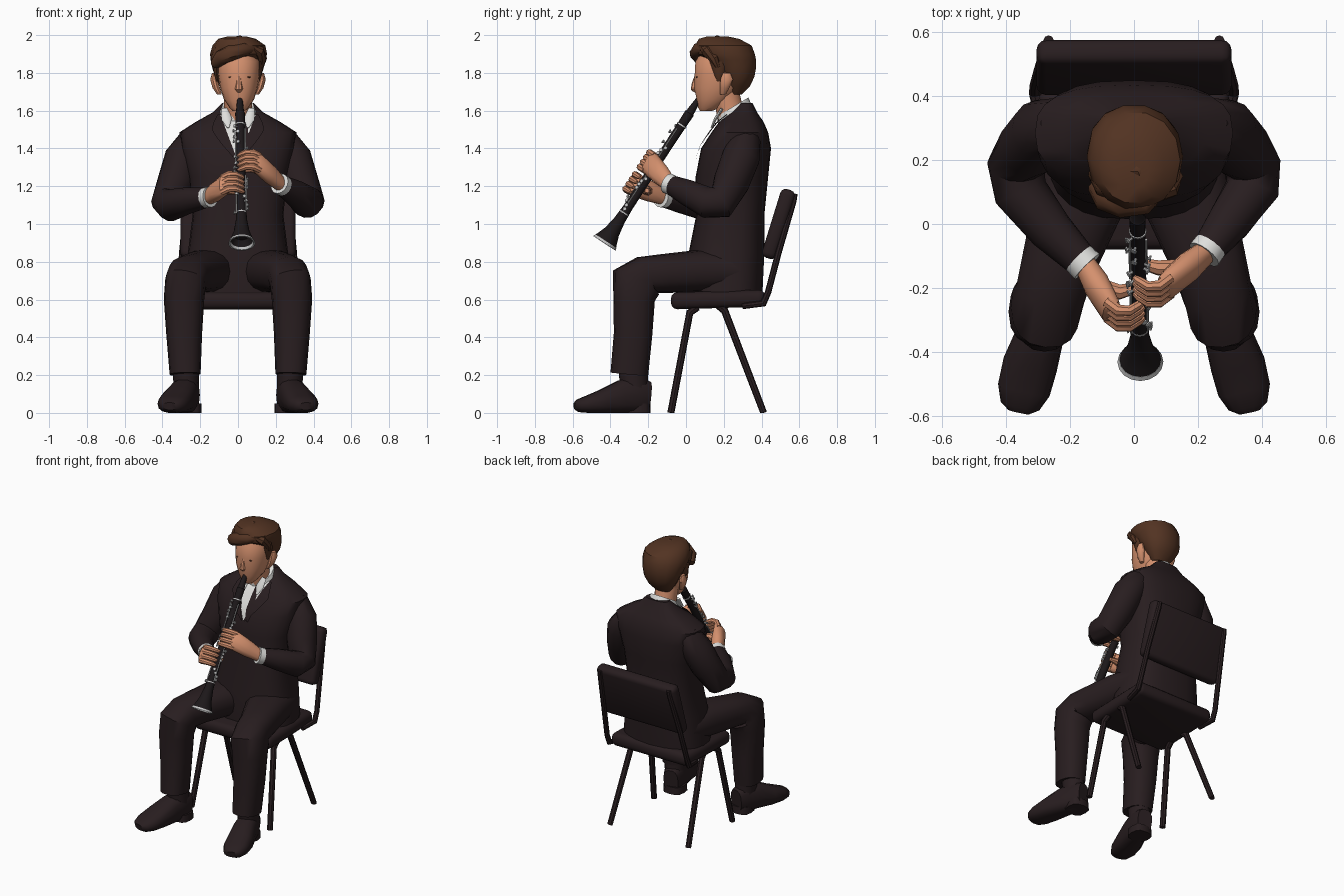
import bpy, bmesh, math, random
from mathutils import Vector, Matrix

random.seed(4)
X, Y, Z = Vector((1, 0, 0)), Vector((0, 1, 0)), Vector((0, 0, 1))

def material(name, rgb):
    m = bpy.data.materials.new(name)
    m.diffuse_color = (*rgb, 1)
    return m

SUIT = material("dark suit", (0.021, 0.0125, 0.014))
SKIN = material("skin", (0.66, 0.28, 0.155))
HAIR = material("brown hair", (0.085, 0.033, 0.016))
WHITE = material("white shirt", (0.74, 0.74, 0.72))
BLACK = material("black wood", (0.012, 0.009, 0.010))
SILVER = material("silver", (0.55, 0.55, 0.55))
CHAIR = SUIT

def finish(name, bm, mat, angle=40):
    bmesh.ops.recalc_face_normals(bm, faces=bm.faces)
    me = bpy.data.meshes.new(name)
    bm.to_mesh(me)
    bm.free()
    me.polygons.foreach_set("use_smooth", [True] * len(me.polygons))
    me.set_sharp_from_angle(angle=math.radians(angle))
    me.materials.append(mat)
    ob = bpy.data.objects.new(name, me)
    bpy.context.collection.objects.link(ob)
    return ob

def sweep(name, secs, mat, n=12, e=2.0, normal=None, ref=X, closed=False):
    """Skin superellipse sections (x, y, z, half width, half depth) along a path."""
    bm = bmesh.new()
    pts = [Vector(s[:3]) for s in secs]
    rings = []
    for i, s in enumerate(secs):
        if normal:
            t = Vector(normal).normalized()
        else:
            t = Vector()
            if i > 0:
                t += (pts[i] - pts[i - 1]).normalized()
            if i < len(pts) - 1:
                t += (pts[i + 1] - pts[i]).normalized()
            t.normalize()
        u = (ref - t * t.dot(ref)).normalized()
        v = t.cross(u)
        ring = []
        for k in range(n):
            c, q = math.cos(2 * math.pi * k / n), math.sin(2 * math.pi * k / n)
            p = pts[i] + u * s[3] * math.copysign(abs(c) ** (2 / e), c) \
                + v * s[-1] * math.copysign(abs(q) ** (2 / e), q)
            p.z = max(p.z, 0)
            ring.append(bm.verts.new(p))
        rings.append(ring)
    for a, b in zip(rings, rings[1:] + rings[:1] if closed else rings[1:]):
        for k in range(n):
            bm.faces.new((a[k], a[(k + 1) % n], b[(k + 1) % n], b[k]))
    if not closed:
        bm.faces.new(rings[0])
        bm.faces.new(rings[-1])
    return finish(name, bm, mat)

def ball(name, c, r, mat):
    bm = bmesh.new()
    bmesh.ops.create_uvsphere(bm, u_segments=10, v_segments=7, radius=1,
                              matrix=Matrix.Translation(c) @ Matrix.Diagonal((*r, 1)))
    return finish(name, bm, mat)

def box(name, c, size, tilt, bevel, mat):
    bm = bmesh.new()
    bmesh.ops.create_cube(bm, size=1, matrix=Matrix.Diagonal((*size, 1)))
    bmesh.ops.bevel(bm, geom=bm.edges[:], offset=bevel, segments=3, profile=0.5, affect='EDGES')
    bm.transform(Matrix.Translation(c) @ Matrix.Rotation(tilt, 4, 'X'))
    return finish(name, bm, mat)

def mir(secs, s):
    return [(p[0] * s, *p[1:]) for p in secs]

# ---- Chair
box("seat", (0, 0.17, 0.60), (0.60, 0.50, 0.09), 0.03, 0.035, CHAIR)
box("backrest", (0, 0.490, 1.0), (0.61, 0.08, 0.38), -0.30, 0.03, CHAIR)
for s, side in ((-1, "right"), (1, "left")):
    sweep(side + "_front_leg", mir([(0.26, 0.06, 0.56, 0.02), (0.265, 0.02, 0.53, 0.02),
          (0.305, -0.08, 0, 0.019)], s), CHAIR, 8)
    sweep(side + "_rear_leg", mir([(0.26, 0.17, 0.57, 0.02), (0.265, 0.205, 0.54, 0.02),
          (0.305, 0.41, 0, 0.019)], s), CHAIR, 8)
    sweep(side + "_back_post", mir([(0.29, 0.30, 0.565, 0.016), (0.31, 0.41, 0.58, 0.019), (0.31, 0.435, 0.64, 0.017),
          (0.295, 0.49, 0.85, 0.017), (0.27, 0.568, 1.12, 0.017), (0.267, 0.575, 1.16, 0.016)], s), CHAIR, 8)

# ---- Jacket body
E = 2.7
TORSO = [(0, 0.21, 0.64, 0.285, 0.195), (0, 0.215, 0.85, 0.265, 0.20), (0, 0.235, 1.05, 0.24, 0.18),
         (0, 0.243, 1.25, 0.262, 0.192), (0, 0.265, 1.40, 0.30, 0.185), (0, 0.285, 1.485, 0.31, 0.15),
         (0, 0.293, 1.54, 0.225, 0.118), (0, 0.305, 1.59, 0.135, 0.072), (0, 0.315, 1.64, 0.085, 0.038)]
sweep("jacket_body", TORSO, SUIT, 24, E, Z)

def front(x, z):
    for a, b in zip(TORSO, TORSO[1:]):
        if a[2] <= z <= b[2]:
            f = (z - a[2]) / (b[2] - a[2])
            cy, rx, ry = (a[i] + (b[i] - a[i]) * f for i in (1, 3, 4))
            return cy - ry * max(0, 1 - abs(x / rx) ** E) ** (1 / E)

def patch(name, rows, off, mat):
    """Thin sheet lying on the chest; rows are (z, x0, x1)."""
    bm = bmesh.new()
    grid = [[bm.verts.new((x0 + (x1 - x0) * k / 4, front(x0 + (x1 - x0) * k / 4, z) - off, z))
             for k in range(5)] for z, x0, x1 in rows]
    for a, b in zip(grid, grid[1:]):
        for k in range(4):
            bm.faces.new((a[k], a[k + 1], b[k + 1], b[k]))
    return finish(name, bm, mat)

zs = [1.34 + 0.04 * i for i in range(7)]
vee = lambda z: 0.004 + 0.09 * (z - 1.34) / 0.24
patch("shirt_front", [(z, -vee(z), vee(z)) for z in zs], 0.010, WHITE)
patch("tie", [(z, 0.035 - w, 0.035 + w) for z, w in zip(zs, (0.004, 0.02, 0.024, 0.021, 0.018, 0.014, 0.02))],
      0.016, SUIT)
for s, side in ((-1, "right"), (1, "left")):
    patch(side + "_lapel", [(z, s * vee(z), s * (vee(z) + w)) for z, w in
          zip(zs, (0.01, 0.03, 0.05, 0.065, 0.075, 0.05, 0.015))], 0.016, SUIT)

# ---- Legs and shoes
for s, side in ((-1, "right"), (1, "left")):
    sweep(side + "_trouser_leg", mir([
        (0.13, 0.26, 0.75, 0.14, 0.10), (0.175, 0.06, 0.75, 0.14, 0.112), (0.235, -0.12, 0.738, 0.117, 0.103),
        (0.262, -0.22, 0.728, 0.11, 0.104), (0.278, -0.265, 0.69, 0.109, 0.137), (0.286, -0.275, 0.60, 0.107, 0.11),
        (0.285, -0.28, 0.42, 0.095, 0.102), (0.28, -0.30, 0.205, 0.082, 0.10)], s), SUIT, 16, 2.4)
    sweep(side + "_ankle", mir([(0.27, -0.27, 0.06, 0.065, 0.07), (0.278, -0.28, 0.25, 0.07, 0.08)], s), SUIT)
    sweep(side + "_shoe", mir([
        (0.255, -0.195, 0.09, 0.05, 0.075), (0.268, -0.25, 0.095, 0.068, 0.10), (0.292, -0.34, 0.085, 0.075, 0.09),
        (0.325, -0.44, 0.06, 0.086, 0.065), (0.345, -0.52, 0.045, 0.083, 0.047),
        (0.357, -0.57, 0.038, 0.062, 0.034), (0.361, -0.588, 0.035, 0.035, 0.02)], s), SUIT, 14, 2.6)
    sweep(side + "_shoe_heel", mir([(0.262, -0.255, 0, 0.07, 0.068), (0.262, -0.255, 0.05, 0.068, 0.066)], s),
          SUIT, 12, 3)

# ---- Arms
UPPER = [(0.15, 0.30, 1.455, 0.06), (0.24, 0.31, 1.43, 0.085), (0.288, 0.29, 1.35, 0.102),
         (0.33, 0.24, 1.22, 0.098), (0.37, 0.185, 1.115, 0.09)]
sweep("right_sleeve", mir(UPPER + [(0.355, 0.10, 1.10, 0.085), (0.26, -0.02, 1.125, 0.07),
      (0.165, -0.115, 1.14, 0.053)], -1), SUIT, 14)
sweep("left_sleeve", UPPER + [(0.37, 0.11, 1.115, 0.085), (0.30, 0.01, 1.165, 0.07),
      (0.235, -0.075, 1.205, 0.053)], SUIT, 14)

# ---- Clarinet: axis from mouth to bell
TOP, END = Vector((0.01, 0.06, 1.65)), Vector((0.02, -0.43, 0.90))
AX = (END - TOP).normalized()
OUT = X.cross(AX).normalized()
if OUT.y > 0:
    OUT = -OUT
P = lambda t: TOP.lerp(END, t)

def turned(name, prof, mat, n=12, closed=False):
    return sweep(name, [(*P(t), r) for t, r in prof], mat, n, 2, AX, X, closed)

turned("clarinet_body", [(-0.02, 0.014), (0.08, 0.022), (0.085, 0.026), (0.17, 0.024), (0.30, 0.023), (0.75, 0.025),
       (0.84, 0.03), (0.92, 0.042), (0.97, 0.058), (0.995, 0.068), (0.995, 0.062), (0.975, 0.054), (0.95, 0.04)],
       BLACK, 16)
turned("bell_rim", [(0.988, 0.066), (1.003, 0.072), (1.003, 0.063), (0.988, 0.058)], SILVER, 16, True)
for i, t in enumerate((0.17, 0.79)):
    turned(f"clarinet_band_{i}", [(t - 0.004, 0.028), (t + 0.004, 0.028)], SILVER)
for i in range(26):
    t, a = 0.19 + 0.024 * i, random.uniform(-1.7, 1.7)
    d = OUT * math.cos(a) + X * math.sin(a)
    sweep(f"key_{i}", [(*(P(t) + d * 0.02), 0.005), (*(P(t) + d * 0.034), 0.005),
          (*(P(t) + d * 0.035), 0.010), (*(P(t) + d * 0.040), 0.010)], SILVER, 8, 2, d, AX)
for i, (t0, t1, sx) in enumerate(((0.2, 0.42, 1), (0.22, 0.45, -1), (0.53, 0.78, 1), (0.55, 0.8, -1))):
    off = X * sx * 0.026 + OUT * 0.012
    sweep(f"key_rod_{i}", [(*(P(t0) + off), 0.004), (*(P(t1) + off), 0.004)], SILVER, 6)

# ---- Hands and cuffs
def hand(side, s, cuff, elbow, t0):
    cuff, elbow = Vector(cuff), Vector(elbow)
    d = (cuff - elbow).normalized()
    sweep(side + "_cuff", [(*(cuff - d * 0.03), 0.054), (*(cuff + d * 0.012), 0.056)], WHITE, 14)
    k = P(t0) + X * s * 0.09 + OUT * 0.03
    sweep(side + "_palm", [(*cuff, 0.04, 0.034), (*cuff.lerp(k, 0.45), 0.054, 0.042),
          (*k, 0.062, 0.034), (*(k - X * s * 0.02 + OUT * 0.012), 0.056, 0.02)], SKIN, 12, 2.3, None, AX)
    for i in range(4):
        c = P(t0 + (i - 1.5) * 0.034)
        sweep(f"{side}_finger_{i}", [(*(c + X * s * x + OUT * o), r) for x, o, r in
              ((0.10, 0.032, 0.018), (0.065, 0.064, 0.0185), (0.03, 0.066, 0.0165), (0.0, 0.044, 0.0145),
               (-0.014, 0.032, 0.009))], SKIN, 8, 2, None, AX)
    c = P(t0 - 0.01)
    sweep(side + "_thumb", [(*cuff.lerp(k, 0.5), 0.03), (*(c + X * s * 0.06 - OUT * 0.028), 0.024),
          (*(c + X * s * 0.02 - OUT * 0.04), 0.019), (*(c - X * s * 0.008 - OUT * 0.036), 0.012)],
          SKIN, 8, 2, None, AX)

hand("right", -1, (-0.155, -0.125, 1.142), (-0.26, -0.02, 1.125), 0.615)
hand("left", 1, (0.226, -0.087, 1.21), (0.30, 0.01, 1.165), 0.46)

# ---- Neck and collar
sweep("neck", [(0, 0.25, 1.54, 0.078), (0, 0.225, 1.63, 0.073), (0, 0.20, 1.72, 0.078)], SKIN, 14)
sweep("shirt_collar", [(0, 0.275, 1.53, 0.115, 0.11), (0, 0.255, 1.59, 0.098, 0.102), (0, 0.248, 1.62, 0.086, 0.095)],
      WHITE, 16, 2, (0, -0.6, 1))
for s, side in ((-1, "right"), (1, "left")):
    sweep(side + "_collar_point", mir([(0.07, 0.19, 1.61, 0.018, 0.008), (0.06, 0.155, 1.555, 0.028, 0.008),
          (0.052, 0.135, 1.51, 0.006, 0.005)], s), WHITE, 8)

# ---- Head
sweep("head", [(0.005, 0.105, 1.597, 0.03, 0.03), (0.005, 0.122, 1.615, 0.05, 0.058), (0.005, 0.145, 1.66, 0.08, 0.09),
      (0.005, 0.165, 1.72, 0.10, 0.123), (0.005, 0.18, 1.79, 0.112, 0.136), (0.005, 0.18, 1.86, 0.112, 0.132),
      (0.005, 0.19, 1.93, 0.08, 0.10)], SKIN, 18, 2.2, Z)
sweep("nose", [(0.005, 0.064, 1.80, 0.010, 0.012), (0.005, 0.047, 1.745, 0.015, 0.016),
      (0.005, 0.042, 1.715, 0.021, 0.017), (0.005, 0.05, 1.70, 0.012, 0.008)], SKIN, 8)
for s, side in ((-1, "right"), (1, "left")):
    sweep(side + "_ear", mir([(0.098, 0.195, 1.685, 0.012, 0.015), (0.115, 0.205, 1.72, 0.02, 0.026),
          (0.127, 0.215, 1.765, 0.02, 0.035), (0.125, 0.215, 1.80, 0.012, 0.02)], s), SKIN, 10, 2, Z)
    ball(side + "_eye", (0.009 + s * 0.05, 0.0565, 1.778), (0.012, 0.004, 0.004), HAIR)
    sweep(side + "_sideburn", mir([(0.115, 0.175, 1.86, 0.02, 0.05), (0.114, 0.175, 1.79, 0.012, 0.025),
          (0.107, 0.175, 1.755, 0.006, 0.012)], s), HAIR, 8)

# ---- Hair
sweep("hair", [(0.0, 0.26, 1.685, 0.06, 0.035), (0.0, 0.266, 1.73, 0.095, 0.074), (0.0, 0.268, 1.78, 0.122, 0.097),
      (0.0, 0.252, 1.83, 0.137, 0.122), (0.0, 0.232, 1.87, 0.145, 0.142), (0.003, 0.21, 1.90, 0.151, 0.158),
      (0.005, 0.198, 1.945, 0.14, 0.153), (-0.005, 0.175, 1.98, 0.10, 0.11), (-0.005, 0.165, 1.993, 0.05, 0.055)],
      HAIR, 14, 2.1, Z)
# swept fringe locks running from the parting to the right temple
for i, (dy, dz, x0) in enumerate(((0, 0, 0.075), (0.045, 0.028, 0.07), (0.10, 0.038, 0.055))):
    sweep(f"hair_lock_{i}", [(x0, 0.095 + dy, 1.925 + dz * 0.7, 0.02), (x0 - 0.04, 0.066 + dy, 1.925 + dz, 0.036),
          (-0.035, 0.062 + dy, 1.905 + dz, 0.044), (-0.09, 0.08 + dy, 1.88 + dz, 0.042),
          (-0.122, 0.12 + dy, 1.845 + dz, 0.026)], HAIR, 9, 2, None, Z)
sweep("hair_left_lock", [(0.08, 0.09, 1.93, 0.02), (0.11, 0.11, 1.915, 0.032), (0.128, 0.15, 1.875, 0.026),
      (0.122, 0.17, 1.83, 0.014)], HAIR, 8, 2, None, Y)
